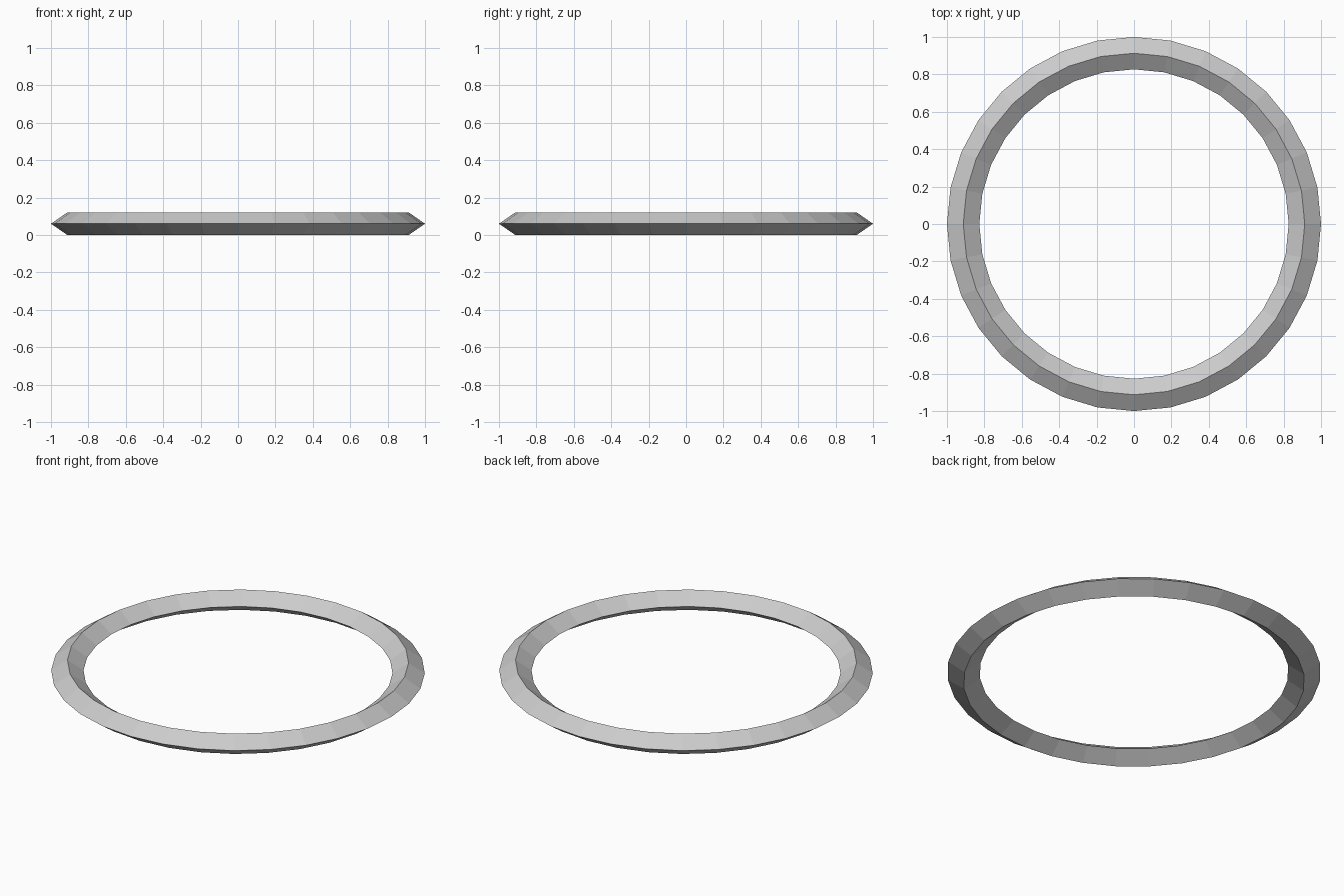
import bpy, bmesh, math
from mathutils import Matrix

if "Cube" in bpy.data.objects:
    bpy.data.objects.remove(bpy.data.objects["Cube"])

SEGMENTS = 32
# Diamond cross-section: (radius, height)
PROFILE = [(1.0, 0.06), (0.913, 0.12), (0.827, 0.06), (0.913, 0.0)]

# Ring: sweep the diamond section around the z axis
bm = bmesh.new()
loops = []
for i in range(SEGMENTS):
    rot = Matrix.Rotation(2 * math.pi * i / SEGMENTS, 3, 'Z')
    loops.append([bm.verts.new((r * rot[0][0], r * rot[1][0], z)) for r, z in PROFILE])

n = len(PROFILE)
for i, a in enumerate(loops):
    b = loops[(i + 1) % SEGMENTS]
    for j in range(n):
        k = (j + 1) % n
        bm.faces.new((a[j], b[j], b[k], a[k]))

bmesh.ops.recalc_face_normals(bm, faces=bm.faces)
mesh = bpy.data.meshes.new("ring")
bm.to_mesh(mesh)
bm.free()
ring = bpy.data.objects.new("ring", mesh)
bpy.context.collection.objects.link(ring)
